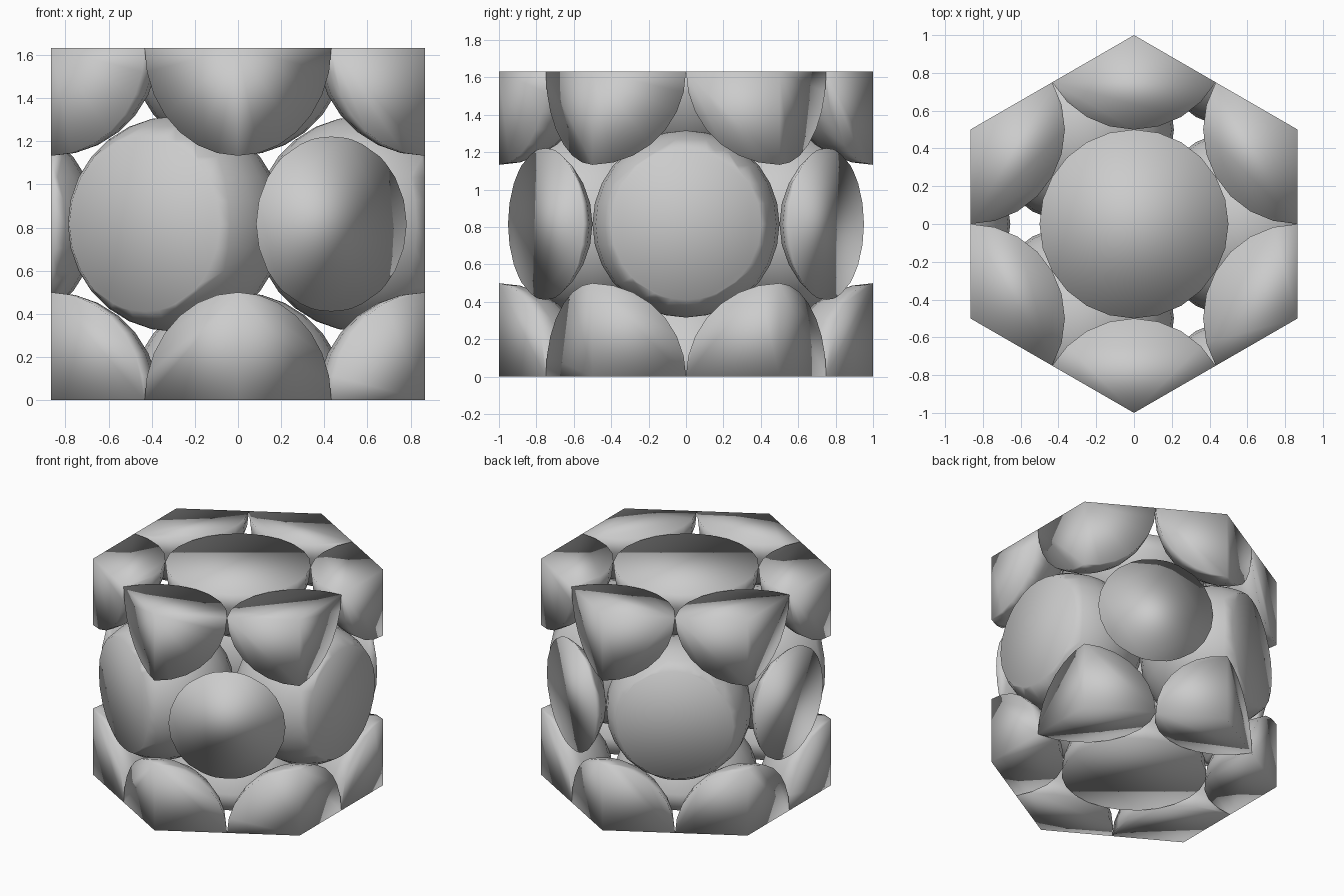
import bpy, bmesh, math
from mathutils import Vector

if "Cube" in bpy.data.objects:
    bpy.data.objects.remove(bpy.data.objects["Cube"])

R = 0.5                          # ball radius
H = 2 * math.sqrt(2 / 3)         # prism height, 1.63
APOTHEM = math.sqrt(3) / 2       # centre to side of the hexagonal prism


def polar(radius, degrees, z):
    a = math.radians(degrees)
    return Vector((radius * math.cos(a), radius * math.sin(a), z))


# Walls of the hexagonal prism: (point on wall, outward normal)
walls = [(polar(APOTHEM, a, 0), polar(1, a, 0)) for a in range(0, 360, 60)]
walls += [(Vector((0, 0, 0)), Vector((0, 0, -1))), (Vector((0, 0, H)), Vector((0, 0, 1)))]


def clipped_ball(name, centre):
    """A ball trimmed to the inside of the prism, with closed flat cuts."""
    bm = bmesh.new()
    bmesh.ops.create_uvsphere(bm, u_segments=24, v_segments=14, radius=R)
    bmesh.ops.translate(bm, verts=bm.verts, vec=centre)
    for point, normal in walls:
        if (centre - point).dot(normal) < -R + 0.001:
            continue
        bmesh.ops.bisect_plane(bm, geom=bm.verts[:] + bm.edges[:] + bm.faces[:],
                               dist=1e-4, plane_co=point, plane_no=normal, clear_outer=True)
        rim = [e for e in bm.edges if e.is_boundary]
        bmesh.ops.holes_fill(bm, edges=rim, sides=0)
    bmesh.ops.recalc_face_normals(bm, faces=bm.faces)
    for f in bm.faces:
        f.smooth = True
    mesh = bpy.data.meshes.new(name)
    bm.to_mesh(mesh)
    bm.free()
    obj = bpy.data.objects.new(name, mesh)
    bpy.context.collection.objects.link(obj)


# Bottom and top layers: half ball in the middle, a wedge at each corner
for layer, z in (("bottom", 0), ("top", H)):
    clipped_ball(layer + "_centre_half_ball", Vector((0, 0, z)))
    for a in range(30, 390, 60):
        clipped_ball(layer + "_corner_wedge", polar(1, a, z))

# Middle layer: three large balls cut by the walls, three caps from outside
for a in (0, 120, 240):
    clipped_ball("middle_ball", polar(1 / math.sqrt(3), a, H / 2))
    clipped_ball("middle_cap", polar(2 / math.sqrt(3), a + 60, H / 2))
